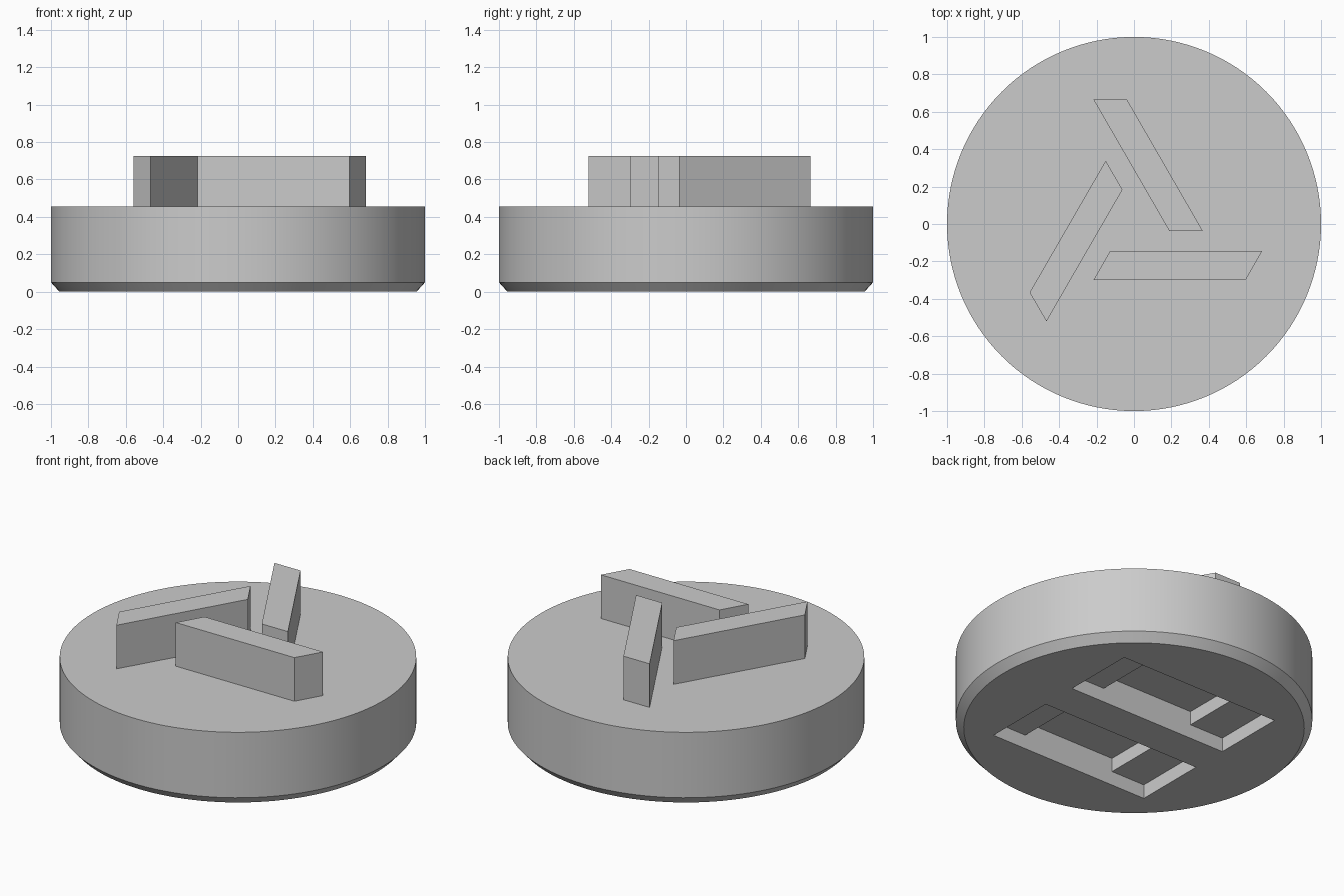
import bpy, bmesh, math
from mathutils import Matrix, Vector

cube = bpy.data.objects.get("Cube")
if cube:
    bpy.data.objects.remove(cube, do_unlink=True)

grey = bpy.data.materials.new("light_grey")
grey.use_nodes = True
colour = (0.6, 0.6, 0.6, 1)
grey.diffuse_color = colour
grey.node_tree.nodes["Principled BSDF"].inputs["Base Color"].default_value = colour


def make_object(name, bm):
    bmesh.ops.recalc_face_normals(bm, faces=bm.faces)
    mesh = bpy.data.meshes.new(name)
    bm.to_mesh(mesh)
    bm.free()
    mesh.materials.append(grey)
    obj = bpy.data.objects.new(name, mesh)
    bpy.context.collection.objects.link(obj)
    return obj


def prism(name, outline, direction, turn=0):
    """Extrude a closed 3D outline, then turn it about the vertical axis."""
    bm = bmesh.new()
    face = bm.faces.new([bm.verts.new(p) for p in outline])
    new = bmesh.ops.extrude_face_region(bm, geom=[face])["geom"]
    moved = [v for v in new if isinstance(v, bmesh.types.BMVert)]
    bmesh.ops.translate(bm, verts=moved, vec=Vector(direction))
    bm.transform(Matrix.Rotation(turn, 4, "Z"))
    return make_object(name, bm)


def lathe(name, profile, sides):
    """Stack rings of (radius, height) and cap both ends."""
    bm = bmesh.new()
    rings = []
    for r, z in profile:
        ring = bmesh.ops.create_circle(bm, segments=sides, radius=r,
                                       matrix=Matrix.Translation((0, 0, z)))
        rings.append(ring["verts"])
    for low, high in zip(rings, rings[1:]):
        for i in range(sides):
            j = (i + 1) % sides
            bm.faces.new((low[i], low[j], high[j], high[i]))
    bm.faces.new(rings[0])
    bm.faces.new(rings[-1])
    return make_object(name, bm)


# Round body with a chamfered lower rim
TOP = 0.455
body = lathe("round_body", [(0.955, 0), (1, 0.05), (1, TOP)], 128)

# Two stepped slots in the underside, deeper in the middle
half = [(0.55, -0.1), (0.55, 0.087), (0.317, 0.087), (0.317, 0.172)]
step_profile = half + [(-x, z) for x, z in reversed(half)]
for start in (0.115, -0.57):
    cutter = prism("slot_cutter", [(x, start, z) for x, z in step_profile],
                   (0, 0.455, 0))
    cutter.hide_render = True
    cut = body.modifiers.new("slot", "BOOLEAN")
    cut.operation = "DIFFERENCE"
    cut.solver = "EXACT"
    cut.object = cutter
    bpy.context.view_layer.objects.active = body
    bpy.ops.object.modifier_apply(modifier=cut.name)
    bpy.data.objects.remove(cutter, do_unlink=True)

bpy.ops.object.select_all(action="DESELECT")
body.select_set(True)
bpy.context.view_layer.objects.active = body
bpy.ops.object.shade_smooth_by_angle(angle=math.radians(30))

# Three slanted bars, turned evenly about the centre
bar = [(-0.217, -0.3), (0.596, -0.3), (0.685, -0.145), (-0.128, -0.145)]
for i, name in enumerate(("front_bar", "back_bar", "side_bar")):
    prism(name, [(x, y, TOP) for x, y in bar], (0, 0, 0.27), i * math.tau / 3)
